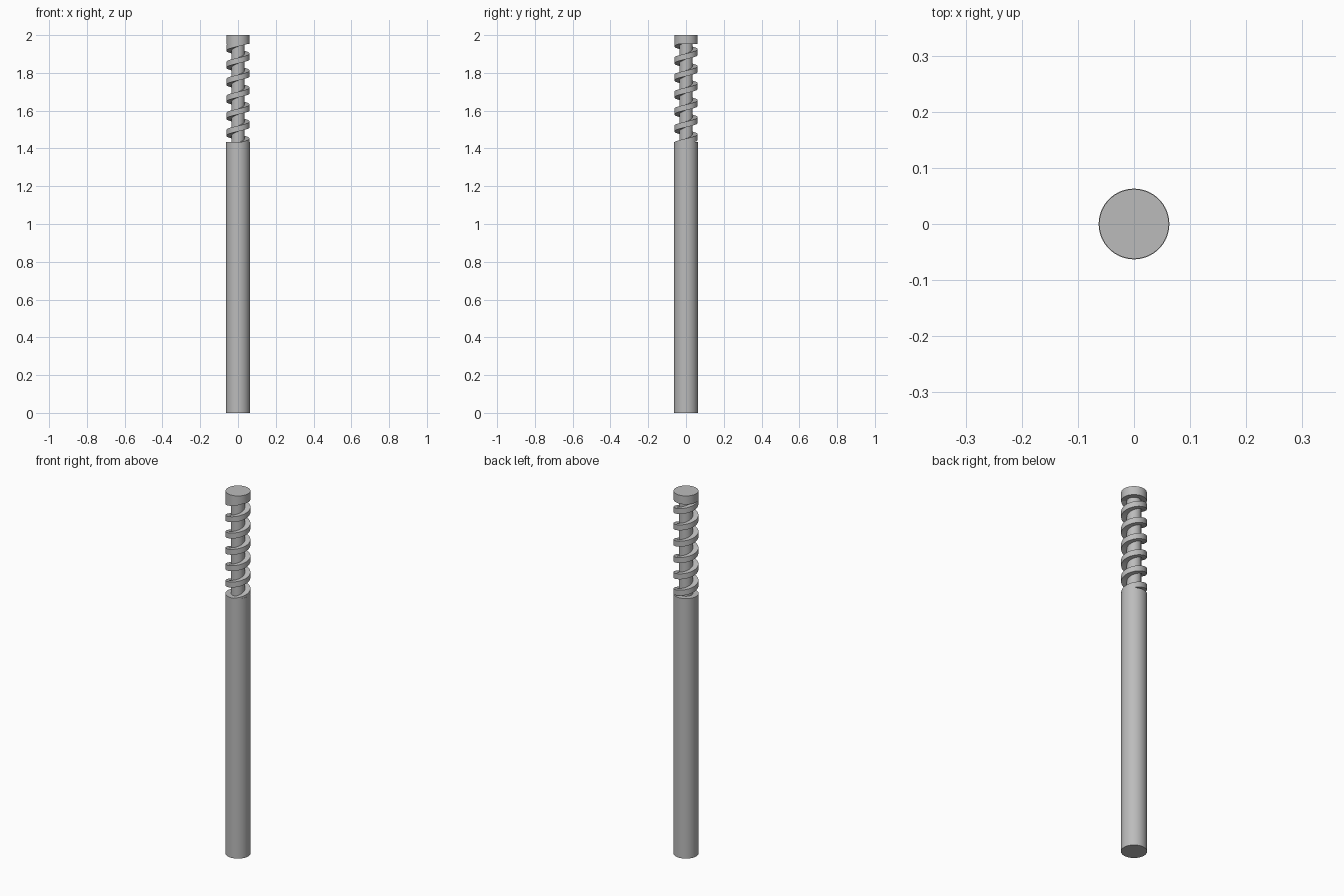
import bpy, bmesh
from math import sin, cos, pi

cube = bpy.data.objects.get("Cube")
if cube:
    bpy.data.objects.remove(cube, do_unlink=True)

steel = bpy.data.materials.new("grey_metal")
steel.use_nodes = True
GREY = (0.5, 0.5, 0.5, 1)
steel.diffuse_color = GREY
steel.node_tree.nodes["Principled BSDF"].inputs["Base Color"].default_value = GREY

SHAFT_TOP, CAP_BOTTOM, TOP = 1.434, 1.953, 2.0
SHAFT_R, CAP_R, CORE_R = 0.063, 0.062, 0.035
PITCH, HALF_HEIGHT = 0.09, 0.015
FRONT_Z = 1.865  # thread centre height where it crosses the front


def smooth(obj):
    obj.data.materials.append(steel)
    bpy.ops.object.select_all(action='DESELECT')
    obj.select_set(True)
    bpy.context.view_layer.objects.active = obj
    bpy.ops.object.shade_smooth_by_angle(angle=pi / 6)


def cylinder(name, radius, bottom, top):
    bpy.ops.mesh.primitive_cylinder_add(vertices=64, radius=radius, depth=top - bottom,
                                        location=(0, 0, (bottom + top) / 2))
    obj = bpy.context.object
    obj.name = name
    smooth(obj)


cylinder("shaft", SHAFT_R, 0, SHAFT_TOP)
cylinder("core", CORE_R, SHAFT_TOP - 0.01, CAP_BOTTOM + 0.01)
cylinder("end_cap", CAP_R, CAP_BOTTOM, TOP)

# Square-section spiral thread, its ends buried in the shaft and cap
bm = bmesh.new()
start, end = SHAFT_TOP - HALF_HEIGHT, CAP_BOTTOM + HALF_HEIGHT
steps = int((end - start) / PITCH * 64)
section = [(CORE_R - 0.003, -HALF_HEIGHT), (CAP_R, -HALF_HEIGHT),
           (CAP_R, HALF_HEIGHT), (CORE_R - 0.003, HALF_HEIGHT)]
rings = []
for i in range(steps + 1):
    z = start + (end - start) * i / steps
    a = 2 * pi * (z - FRONT_Z) / PITCH - pi / 2
    rings.append([bm.verts.new((r * cos(a), r * sin(a), z + h)) for r, h in section])
for low, high in zip(rings, rings[1:]):
    for k in range(4):
        n = (k + 1) % 4
        bm.faces.new((low[k], low[n], high[n], high[k]))
bm.faces.new(rings[0])
bm.faces.new(rings[-1])
bmesh.ops.recalc_face_normals(bm, faces=bm.faces)
mesh = bpy.data.meshes.new("spiral_thread")
bm.to_mesh(mesh)
bm.free()
thread = bpy.data.objects.new("spiral_thread", mesh)
bpy.context.collection.objects.link(thread)
smooth(thread)
